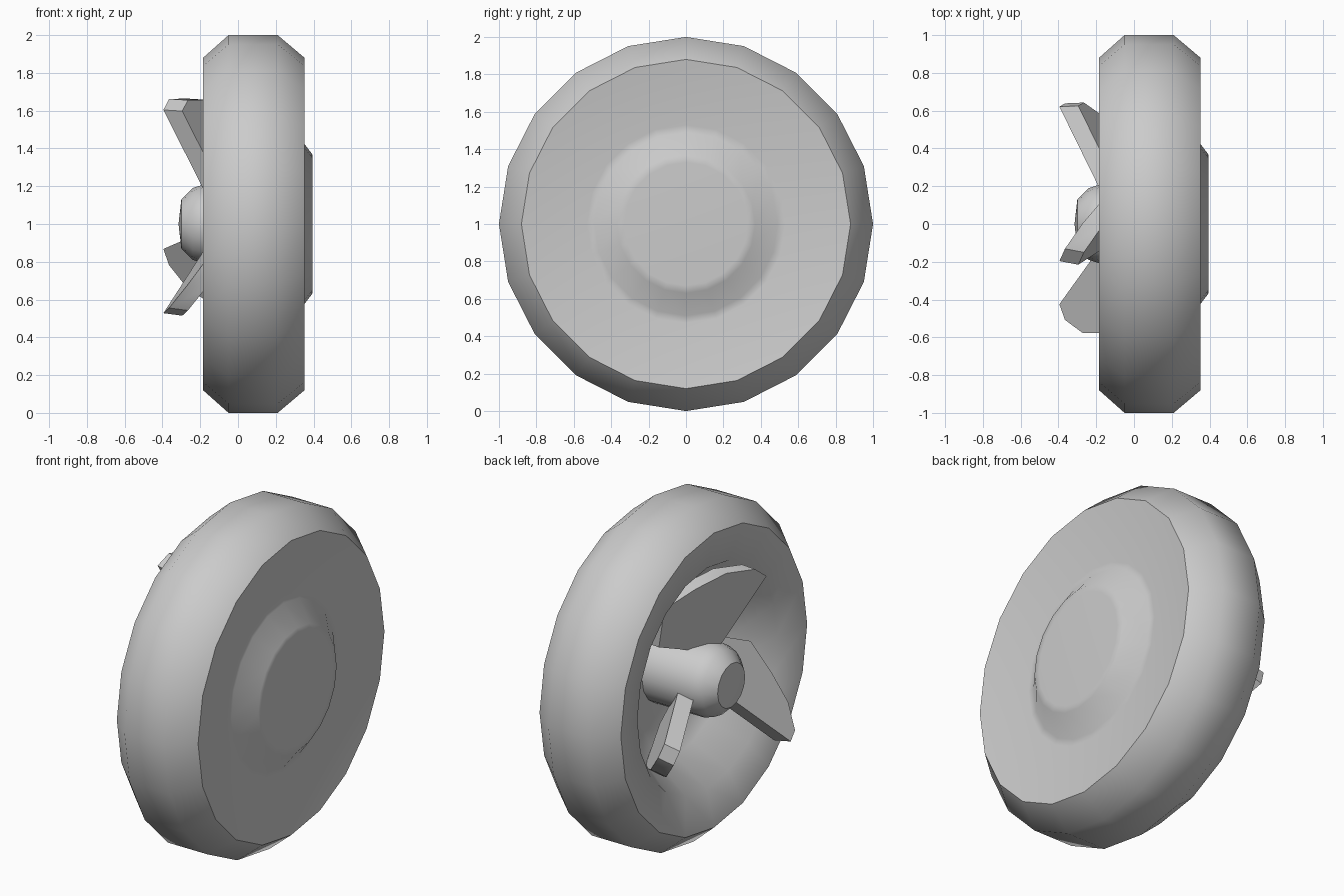
import bpy, bmesh, math
from mathutils import Vector

cube = bpy.data.objects.get("Cube")
if cube:
    bpy.data.objects.remove(cube, do_unlink=True)

grey = bpy.data.materials.new("plain grey")
grey.use_nodes = True
COLOUR = (0.6, 0.6, 0.6, 1)
grey.diffuse_color = COLOUR
grey.node_tree.nodes["Principled BSDF"].inputs["Base Color"].default_value = COLOUR


def finish(name, bm, smooth_angle):
    bmesh.ops.recalc_face_normals(bm, faces=bm.faces)
    mesh = bpy.data.meshes.new(name)
    bm.to_mesh(mesh)
    bm.free()
    mesh.materials.append(grey)
    obj = bpy.data.objects.new(name, mesh)
    bpy.context.collection.objects.link(obj)
    obj.location.z = 1
    bpy.ops.object.select_all(action='DESELECT')
    obj.select_set(True)
    bpy.context.view_layer.objects.active = obj
    bpy.ops.object.shade_smooth_by_angle(angle=math.radians(smooth_angle))


def lathe(name, profile, sides, smooth_angle):
    """Turn (x, radius) points around the x axis."""
    bm = bmesh.new()
    verts = [bm.verts.new((x, 0, r)) for x, r in profile]
    edges = [bm.edges.new(pair) for pair in zip(verts, verts[1:])]
    bmesh.ops.spin(bm, geom=verts + edges, cent=(0, 0, 0), axis=(1, 0, 0),
                   angle=math.tau, steps=sides, use_duplicate=False)
    bmesh.ops.remove_doubles(bm, verts=bm.verts, dist=0.0005)
    finish(name, bm, smooth_angle)


# Tyre and dished wheel: raised centre, outer side, tread, lip, bowl
lathe("wheel_body", [
    (0.395, 0), (0.395, 0.33), (0.393, 0.37), (0.3, 0.49), (0.3, 0.53),
    (0.352, 0.88), (0.21, 1), (-0.05, 1), (-0.185, 0.88), (-0.14, 0.66),
    (0.07, 0.52), (0.14, 0.36), (0.15, 0)], 20, 50)

# Central hub with a flattened nose
lathe("hub", [(-0.315, 0), (-0.3, 0.13), (-0.24, 0.19),
              (-0.18, 0.21), (0.2, 0.21)], 16, 32)

# Three pitched spinner blades, outlined as (radial, tangential)
OUTLINE = [(0.15, 0), (0.635, 0), (0.67, 0.08), (0.63, 0.21),
           (0.52, 0.31), (0.38, 0.4), (0.15, 0.3)]
THICKNESS = 0.1


def blade(name, angle):
    radial = Vector((0, math.cos(angle), math.sin(angle)))
    tangent = Vector((0, math.sin(angle), -math.cos(angle)))
    back = Vector((THICKNESS, 0, 0)) - tangent * 0.02
    bm = bmesh.new()
    front = [bm.verts.new(radial * u + tangent * t +
                          Vector((-0.395 + 0.48 * (0.635 - u) + 0.58 * t, 0, 0)))
             for u, t in OUTLINE]
    face = bm.faces.new(front)
    extruded = bmesh.ops.extrude_face_region(bm, geom=[face], use_keep_orig=True)
    moved = [v for v in extruded["geom"] if isinstance(v, bmesh.types.BMVert)]
    bmesh.ops.translate(bm, verts=moved, vec=back)
    finish(name, bm, 30)


for i, name in enumerate(("blade_rear", "blade_top", "blade_bottom")):
    blade(name, math.radians(-12 + 120 * i))
